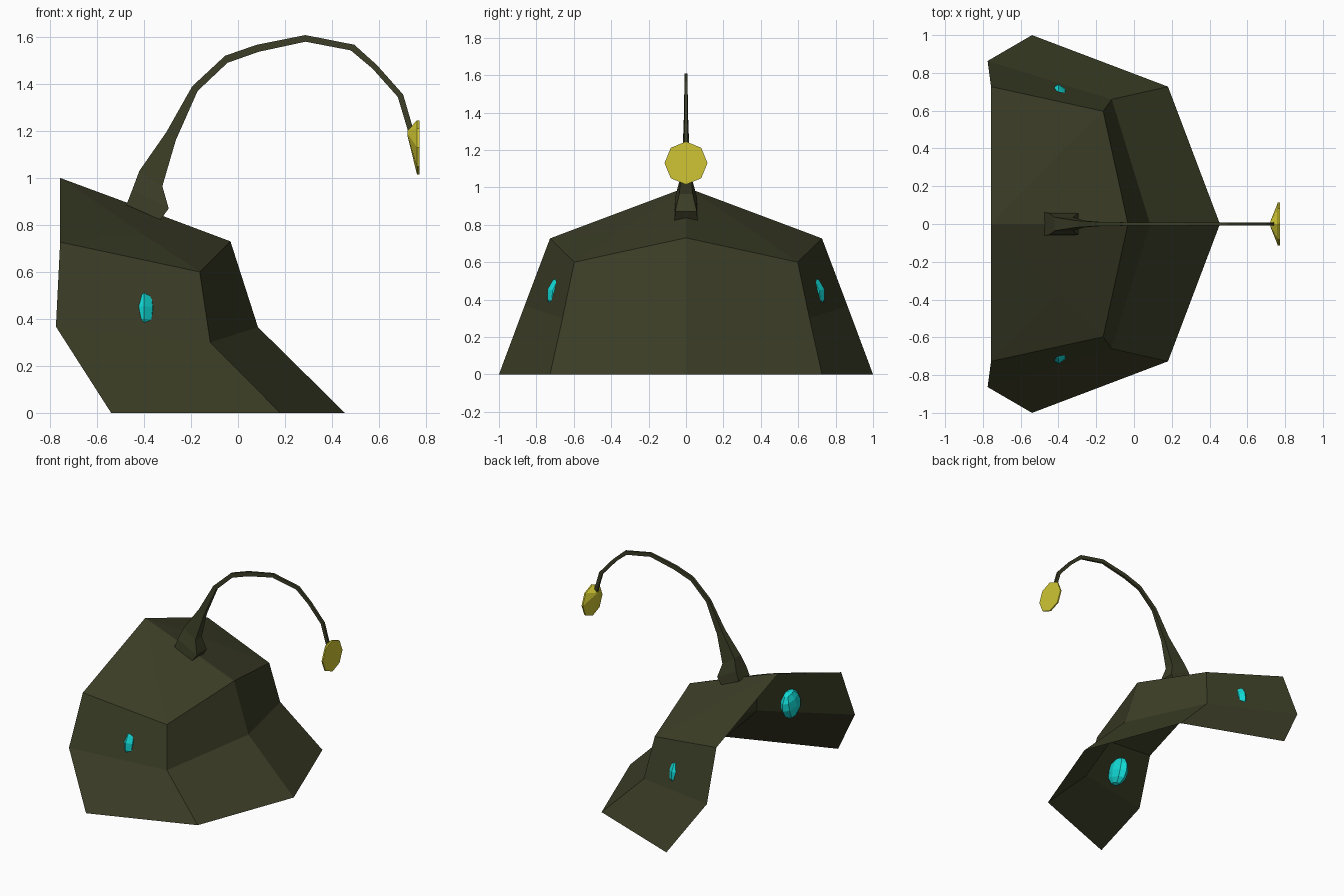
import bpy, bmesh, math
from mathutils import Vector, Matrix

if "Cube" in bpy.data.objects:
    bpy.data.objects.remove(bpy.data.objects["Cube"])


def material(name, rgb):
    m = bpy.data.materials.new(name)
    m.diffuse_color = (*rgb, 1)
    m.use_nodes = True
    m.node_tree.nodes["Principled BSDF"].inputs["Base Color"].default_value = m.diffuse_color
    return m


olive = material("dark_olive", (0.045, 0.048, 0.020))
cyan = material("bright_cyan", (0.006, 0.70, 0.67))
yellow = material("lamp_yellow", (0.62, 0.56, 0.033))


def finish(bm, name, mat, outward=True):
    if outward:
        bmesh.ops.recalc_face_normals(bm, faces=bm.faces)
    me = bpy.data.meshes.new(name)
    bm.to_mesh(me)
    bm.free()
    me.materials.append(mat)
    ob = bpy.data.objects.new(name, me)
    bpy.context.collection.objects.link(ob)
    return ob


def loft(name, rings, mat):
    """Skin a list of equal-length point loops and cap both ends."""
    bm = bmesh.new()
    loops = [[bm.verts.new(p) for p in r] for r in rings]
    n = len(loops[0])
    for a, b in zip(loops, loops[1:]):
        for i in range(n):
            j = (i + 1) % n
            bm.faces.new((a[i], a[j], b[j], b[i]))
    bm.faces.new(loops[0])
    bm.faces.new(loops[-1])
    return finish(bm, name, mat)


# open faceted shell: one half, rows from hem to brow, mirrored across y
rows = [
    [(-0.54, -1.0, 0), (0.18, -0.727, 0), (0.455, 0, 0)],
    [(-0.775, -0.863, 0.367), (-0.118, -0.66, 0.30), (0.085, 0, 0.365)],
    [(-0.757, -0.727, 0.727), (-0.163, -0.597, 0.60), (-0.032, 0, 0.73)],
]
bm = bmesh.new()
grid = [[bm.verts.new(p) for p in r] for r in rows]
for lo, hi in zip(grid, grid[1:]):
    for i in range(2):
        bm.faces.new((lo[i], lo[i + 1], hi[i + 1], hi[i]))
# crown: triangle fan around a low fold point, closed along the ridge
fold = bm.verts.new((-0.40, -0.37, 0.757))
ridge = [bm.verts.new(p) for p in
         ((-0.32, 0, 0.838), (-0.47, 0, 0.894), (-0.757, 0, 1.0))]
rim = grid[2] + ridge
for i, v in enumerate(rim):
    bm.faces.new((fold, v, rim[(i + 1) % len(rim)]))
shell = finish(bm, "shell", olive, outward=False)
mirror = shell.modifiers.new("mirror", 'MIRROR')
mirror.use_axis = (False, True, False)
mirror.use_clip = True

# stalk: upper point, lower point, half width of each section
sections = [
    ((-0.475, 0.885), (-0.33, 0.822), 0.062),
    ((-0.45, 0.95), (-0.295, 0.87), 0.058),
    ((-0.42, 1.03), (-0.322, 0.965), 0.036),
    ((-0.305, 1.195), (-0.265, 1.16), 0.018),
    ((-0.195, 1.39), (-0.172, 1.37), 0.011),
    ((-0.055, 1.52), (-0.045, 1.49), 0.009),
    ((0.08, 1.567), (0.088, 1.537), 0.009),
    ((0.287, 1.608), (0.287, 1.580), 0.008),
    ((0.495, 1.567), (0.48, 1.543), 0.008),
    ((0.592, 1.48), (0.573, 1.465), 0.008),
    ((0.703, 1.355), (0.680, 1.345), 0.008),
    ((0.748, 1.20), (0.725, 1.195), 0.008),
]
loft("stalk", [[(a[0], -w, a[1]), (a[0], w, a[1]), (b[0], w, b[1]), (b[0], -w, b[1])]
               for a, b, w in sections], olive)


# lamp: eight-sided dish with its tip at the stalk end
def octagon(x, z, r):
    return [(x, r * math.sin(i * math.pi / 4), z + r * math.cos(i * math.pi / 4))
            for i in range(8)]


loft("lamp", [octagon(0.722, 1.19, 0.014), octagon(0.762, 1.13, 0.115),
              octagon(0.772, 1.13, 0.115)], yellow)

# eyes: faceted gems set through the side walls
for side, label in ((-1, "right"), (1, "left")):
    bm = bmesh.new()
    bmesh.ops.create_uvsphere(bm, u_segments=8, v_segments=6, radius=1)
    place = (Matrix.Translation(Vector((-0.40, side * 0.648, 0.43)))
             @ Matrix.Rotation(side * math.radians(16), 4, 'X')
             @ Matrix.Diagonal((0.052, 0.095, 0.105, 1)))
    bmesh.ops.transform(bm, matrix=place, verts=bm.verts)
    finish(bm, label + "_eye", cyan)
